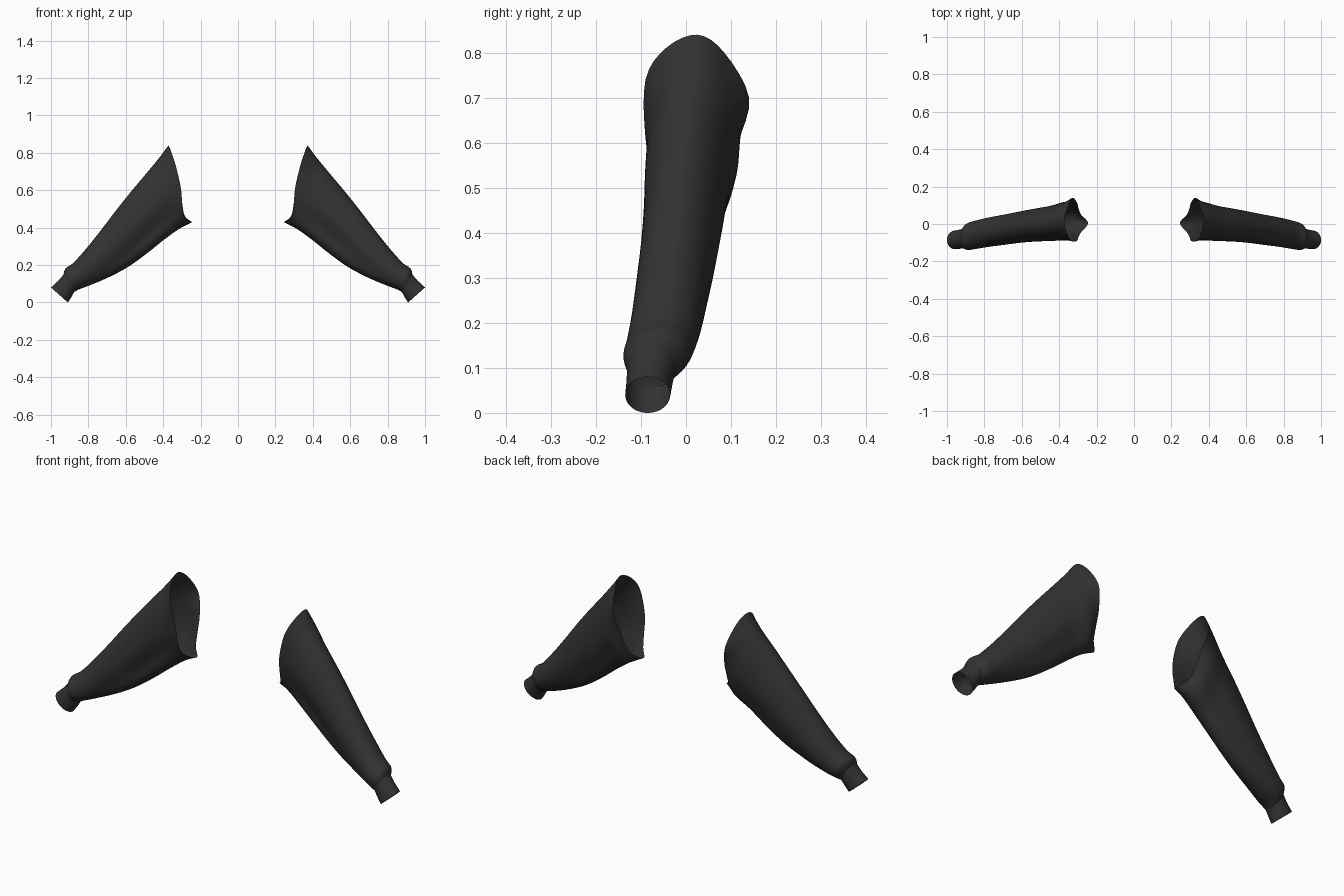
import bpy, math
from mathutils import Vector

if "Cube" in bpy.data.objects:
    bpy.data.objects.remove(bpy.data.objects["Cube"])

N = 48          # vertices around each ring
SUB = 4         # subdivisions between rings

cloth = bpy.data.materials.new("charcoal cloth")
cloth.diffuse_color = (0.032, 0.032, 0.032, 1)
cloth.use_nodes = True
cloth.node_tree.nodes["Principled BSDF"].inputs["Base Color"].default_value = cloth.diffuse_color

# armhole edge: top, round the back, underarm, round the front
ARMHOLE = [Vector(p) for p in (
    (.372, .025, .84), (.355, .085, .80), (.33, .14, .70), (.305, .115, .60),
    (.297, .085, .52), (.283, .05, .46), (.245, .005, .43), (.283, -.045, .455),
    (.297, -.07, .50), (.305, -.09, .61), (.335, -.09, .74), (.36, -.045, .81))]

# rings: top x, top z, bottom x, bottom z, front y, back y
SLEEVE = [
    (.42, .775, .32, .39, -.088, .118),
    (.49, .69, .40, .332, -.092, .097),
    (.57, .595, .49, .26, -.095, .082),
    (.65, .495, .58, .195, -.102, .066),
    (.73, .39, .66, .15, -.112, .05),
    (.81, .29, .74, .113, -.122, .035),
    (.88, .212, .81, .085, -.133, .018),
    (.922, .182, .852, .069, -.139, .004),
    (.933, .148, .876, .056, -.131, -.022)]
CUFF = [SLEEVE[-1],
        (.962, .115, .89, .03, -.132, -.029),
        (1.0, .08, .91, 0, -.135, -.035)]


def catmull(a, b, c, d, t):
    return 0.5 * (2 * b + (c - a) * t + (2 * a - 5 * b + 4 * c - d) * t * t
                  + (3 * b - a - 3 * c + d) * t ** 3)


def armhole_ring():
    n, k = len(ARMHOLE), N // len(ARMHOLE)
    return [catmull(*(ARMHOLE[(i + o) % n] for o in (-1, 0, 1, 2)), j / k)
            for i in range(n) for j in range(k)]


def oval(r, fold=0.0):
    tx, tz, bx, bz, y0, y1 = r
    pts = []
    for j in range(N):
        a = 2 * math.pi * j / N
        c, s = math.cos(a), math.sin(a)
        # soft folds along the lower front and lower back
        dip = 1 - fold * (math.exp(-((a - 4.15) / .33) ** 2)
                          + .5 * math.exp(-((a - 2.2) / .33) ** 2))
        pts.append(Vector(((tx + bx) / 2 + c * (tx - bx) / 2,
                           (y0 + y1) / 2 + s * dip * (y1 - y0) / 2,
                           (tz + bz) / 2 + c * (tz - bz) / 2)))
    return pts


def loft(name, rings, side):
    fine = []
    last = len(rings) - 1
    for i in range(last):
        four = [rings[min(max(i + o, 0), last)] for o in (-1, 0, 1, 2)]
        for k in range(SUB):
            fine.append([catmull(*(r[j] for r in four), k / SUB) for j in range(N)])
    fine.append(rings[-1])
    verts = [(p.x * side, p.y, p.z) for ring in fine for p in ring]
    faces = []
    for i in range(len(fine) - 1):
        for j in range(N):
            k = (j + 1) % N
            f = (i * N + j, (i + 1) * N + j, (i + 1) * N + k, i * N + k)
            faces.append(f if side > 0 else f[::-1])
    me = bpy.data.meshes.new(name)
    me.from_pydata(verts, [], faces)
    me.materials.append(cloth)
    me.shade_smooth()
    ob = bpy.data.objects.new(name, me)
    bpy.context.collection.objects.link(ob)


folds = [.10, .22, .25, .18, .10, .04, 0, 0, 0]
for side, label in ((1, "right"), (-1, "left")):
    # tapered sleeve from armhole to wrist
    loft("sleeve_" + label,
         [armhole_ring()] + [oval(r, f) for r, f in zip(SLEEVE, folds)], side)
    # narrow wrist cuff
    loft("cuff_" + label, [oval(r) for r in CUFF], side)
